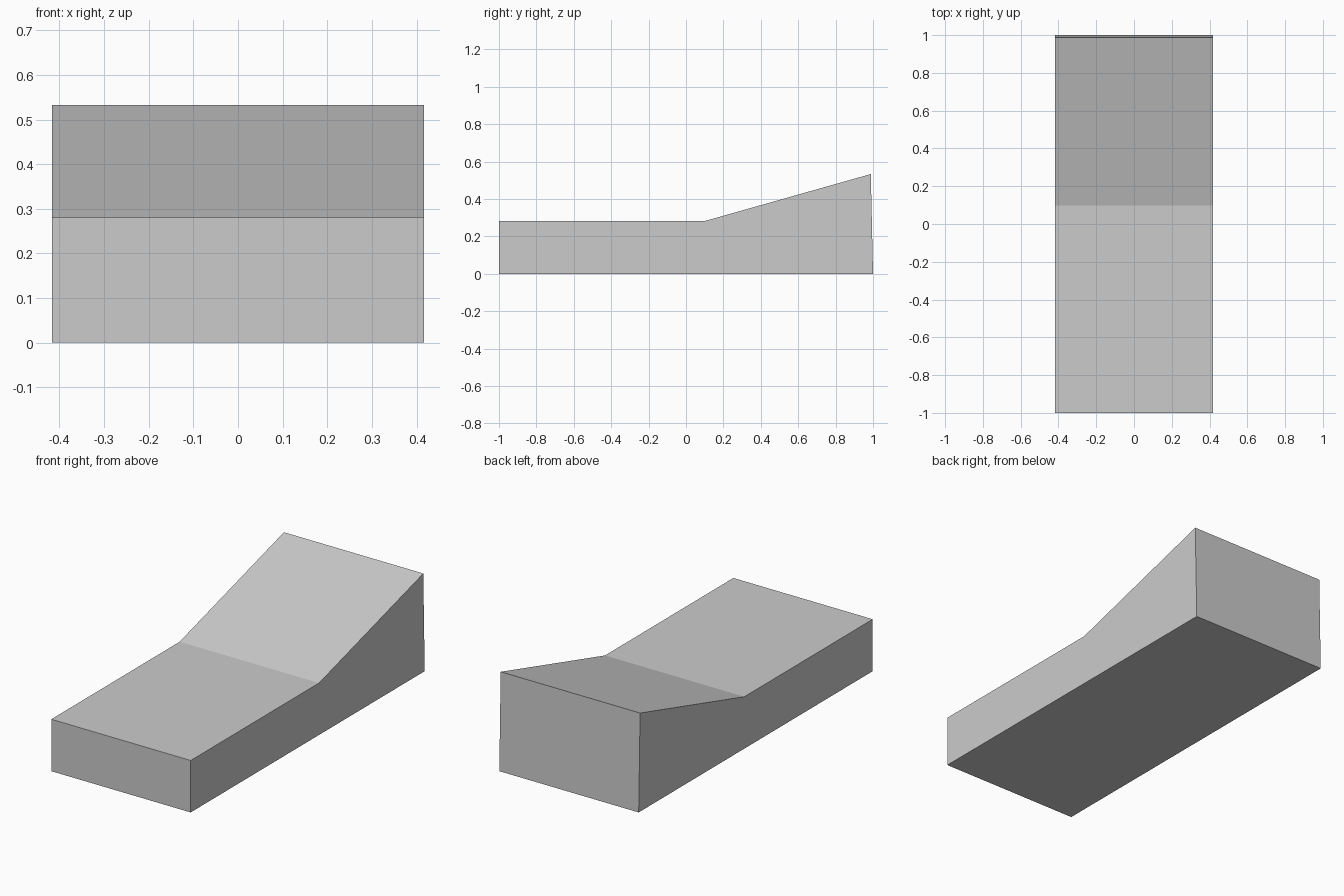
import bpy
import bmesh

if "Cube" in bpy.data.objects:
    bpy.data.objects.remove(bpy.data.objects["Cube"])

# Single flat colour
grey = bpy.data.materials.new("light_grey")
grey.diffuse_color = (0.6, 0.6, 0.6, 1.0)
grey.use_nodes = True
grey.node_tree.nodes["Principled BSDF"].inputs["Base Color"].default_value = grey.diffuse_color

# Side profile (y, z): flat front deck, sloped rear, slightly leaning back wall
HALF_WIDTH = 0.417
profile = [(-1.0, 0.0), (1.0, 0.0), (0.988, 0.533), (0.097, 0.281), (-1.0, 0.281)]

# Extrude the profile across the width
bm = bmesh.new()
side = bm.faces.new([bm.verts.new((-HALF_WIDTH, y, z)) for y, z in profile])
result = bmesh.ops.extrude_face_region(bm, geom=[side])
new_verts = [g for g in result["geom"] if isinstance(g, bmesh.types.BMVert)]
bmesh.ops.translate(bm, verts=new_verts, vec=(2 * HALF_WIDTH, 0, 0))

# Close the first side if the extrusion removed it
bm.edges.ensure_lookup_table()
open_edges = [e for e in bm.edges if e.is_boundary]
if open_edges:
    bmesh.ops.holes_fill(bm, edges=open_edges, sides=0)
bmesh.ops.recalc_face_normals(bm, faces=bm.faces)

mesh = bpy.data.meshes.new("ramp_block")
bm.to_mesh(mesh)
bm.free()
mesh.materials.append(grey)
ramp_block = bpy.data.objects.new("ramp_block", mesh)
bpy.context.collection.objects.link(ramp_block)
